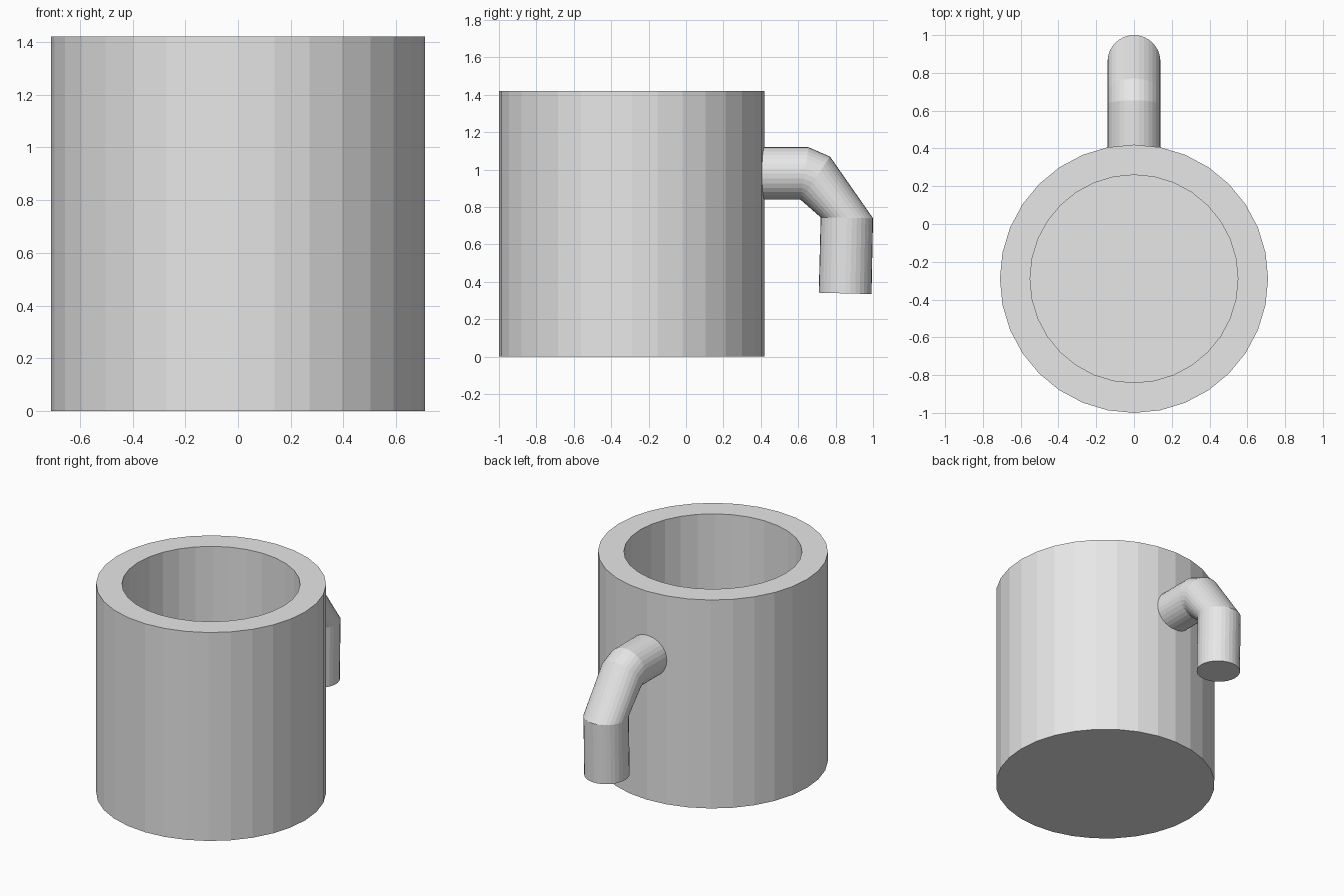
import bpy
import bmesh
from math import sin, cos, tau
from mathutils import Vector

SIDES = 32

cube = bpy.data.objects.get("Cube")
if cube:
    bpy.data.objects.remove(cube, do_unlink=True)

grey = bpy.data.materials.new("light_grey")
grey.use_nodes = True
colour = (0.8, 0.8, 0.8, 1)
grey.diffuse_color = colour
grey.node_tree.nodes["Principled BSDF"].inputs["Base Color"].default_value = colour


def ring(bm, centre, u, v):
    """Ring of vertices around a centre, spanned by two half-axes."""
    return [bm.verts.new(centre + u * cos(tau * i / SIDES) + v * sin(tau * i / SIDES))
            for i in range(SIDES)]


def loft(name, sections):
    """Flat-shaded skin through rings, capped at both ends."""
    bm = bmesh.new()
    rings = [ring(bm, *s) for s in sections]
    for a, b in zip(rings, rings[1:]):
        for i in range(SIDES):
            j = (i + 1) % SIDES
            bm.faces.new((a[i], a[j], b[j], b[i]))
    bm.faces.new(rings[0])
    bm.faces.new(rings[-1])
    bmesh.ops.recalc_face_normals(bm, faces=bm.faces)
    mesh = bpy.data.meshes.new(name)
    bm.to_mesh(mesh)
    bm.free()
    mesh.materials.append(grey)
    obj = bpy.data.objects.new(name, mesh)
    bpy.context.collection.objects.link(obj)
    return obj


# Cup: outer wall, rim, inner wall and floor as (radius, height)
profile = [(0.71, 0), (0.71, 1.42), (0.55, 1.42), (0.55, 0.16)]
loft("cup_body", [(Vector((0, -0.29, z)), Vector((r, 0, 0)), Vector((0, r, 0)))
                  for r, z in profile])

# Handle: each section runs from an outer to an inner (y, z) point
handle = [((0.40, 1.12), (0.40, 0.84)),
          ((0.655, 1.12), (0.612, 0.84)),
          ((0.77, 1.07), (0.614, 0.838)),
          ((1.0, 0.74), (0.72, 0.745)),
          ((0.992, 0.335), (0.71, 0.342))]
sections = []
for outer, inner in handle:
    a, b = Vector((0, *outer)), Vector((0, *inner))
    sections.append(((a + b) / 2, Vector((0.14, 0, 0)), (a - b) / 2))
loft("handle", sections)
